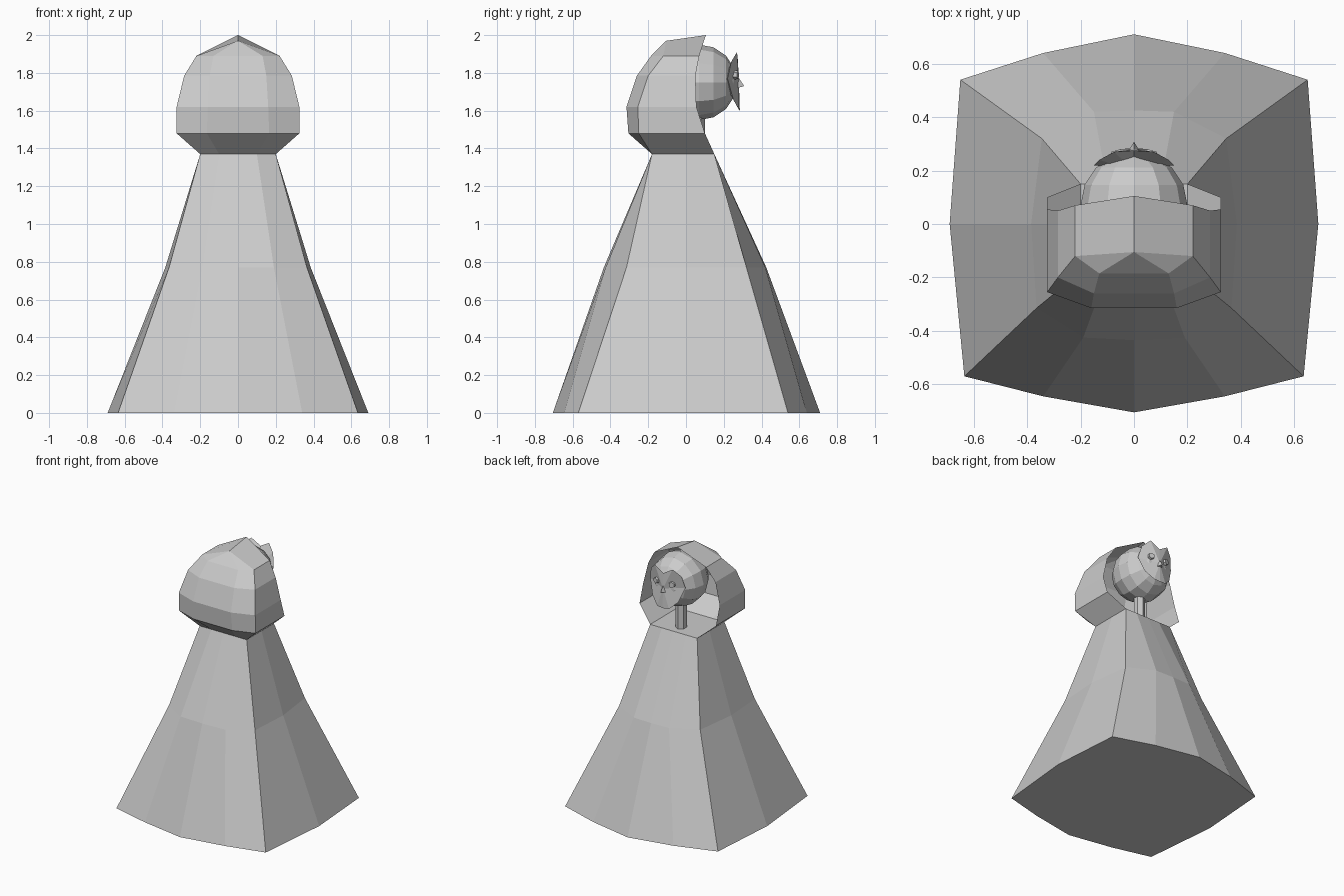
import bpy, bmesh
from mathutils import Matrix, Vector

if "Cube" in bpy.data.objects:
    bpy.data.objects.remove(bpy.data.objects["Cube"])


def finish(bm, name):
    bmesh.ops.recalc_face_normals(bm, faces=bm.faces[:])
    me = bpy.data.meshes.new(name)
    bm.to_mesh(me)
    bm.free()
    ob = bpy.data.objects.new(name, me)
    bpy.context.collection.objects.link(ob)
    return ob


def mirrored(half):
    """Right-hand points ending or starting on x=0 become a full path."""
    left = [(-p[0], *p[1:]) for p in reversed(half) if p[0] > 1e-6]
    return half + left


def loft(bm, rings, closed):
    rows = [[bm.verts.new(p) for p in r] for r in rings]
    n = len(rows[0])
    for a, b in zip(rows, rows[1:]):
        for i in range(n if closed else n - 1):
            j = (i + 1) % n
            bm.faces.new((a[i], a[j], b[j], b[i]))
    return rows


# Robe: three twelve-sided rings, capped
def robe_ring(z, front, fmid, fcorner, side, bcorner, bmid, back):
    right = [fmid, fcorner, side, bcorner, bmid]
    pts = [(0, front, z)] + [(x, y, z) for x, y in right] + [(0, back, z)]
    return pts + [(-x, y, z) for x, y in reversed(right)]


bm = bmesh.new()
rows = loft(bm, [
    robe_ring(0, -.705, (.34, -.645), (.635, -.57), (.69, 0), (.65, .54), (.34, .64), .71),
    robe_ring(.77, -.435, (.19, -.425), (.365, -.315), (.385, 0), (.345, .32), (.15, .42), .425),
    robe_ring(1.37, -.18, (.1, -.18), (.2, -.18), (.2, 0), (.2, .15), (.1, .15), .15),
], True)
bm.faces.new(rows[0])
bm.faces.new(rows[-1])
finish(bm, "robe")


# Hood: open rings running from one edge of the opening round to the other
def hood_ring(z, edge, side, corner, mid, centre):
    return mirrored([(x, y, z) for x, y in (edge, side, corner, mid)] + [(0, centre, z)])


bm = bmesh.new()
rows = loft(bm, [
    hood_ring(1.37, (.2, .15), (.2, -.1), (.2, -.18), (.1, -.18), -.18),
    hood_ring(1.48, (.325, .1), (.325, -.125), (.325, -.25), (.165, -.305), -.305),
    hood_ring(1.62, (.325, .055), (.325, -.125), (.325, -.255), (.16, -.315), -.315),
    hood_ring(1.785, (.285, .05), (.285, -.12), (.285, -.2), (.15, -.26), -.26),
    hood_ring(1.89, (.22, .07), (.22, -.06), (.22, -.12), (.13, -.185), -.185),
], False)
ridge_back = bm.verts.new((0, -.105, 1.97))
ridge_tip = bm.verts.new((0, .105, 2))
top = rows[-1]
for s in (top, top[::-1]):
    bm.faces.new((s[0], s[1], s[2], ridge_back, ridge_tip))
    bm.faces.new((s[2], s[3], ridge_back))
    bm.faces.new((s[3], s[4], ridge_back))
finish(bm, "hood")

# Head and neck
bm = bmesh.new()
bmesh.ops.create_uvsphere(bm, u_segments=12, v_segments=8, radius=.2,
                          matrix=Matrix.Translation((0, .07, 1.75)) @ Matrix.Rotation(1.5708, 4, 'X'))
finish(bm, "head")
bm = bmesh.new()
bmesh.ops.create_cone(bm, cap_ends=True, segments=6, radius1=.04, radius2=.04, depth=.22,
                      matrix=Matrix.Translation((0, .06, 1.48)))
finish(bm, "neck")

# Heart-shaped face plate fanned out from its middle, with a thin back
outline = mirrored([(0, .275, 1.865), (.075, .27, 1.91), (.13, .24, 1.86), (.15, .22, 1.77),
                    (.11, .25, 1.66), (.05, .28, 1.605), (0, .285, 1.6)])
bm = bmesh.new()
rim = [bm.verts.new(p) for p in outline]
for y in (.28, .2):
    hub = bm.verts.new((0, y, 1.75))
    for i in range(len(rim)):
        bm.faces.new((rim[i], rim[(i + 1) % len(rim)], hub))
finish(bm, "face_plate")

# Eyes and pointed nose
for s, side in ((-1, "left"), (1, "right")):
    bm = bmesh.new()
    bmesh.ops.create_cone(bm, cap_ends=True, segments=6, radius1=.026, radius2=.022, depth=.025,
                          matrix=Matrix.Translation((s * .065, .263, 1.79))
                          @ Vector((s * .3, 1, 0)).to_track_quat('Z', 'Y').to_matrix().to_4x4())
    finish(bm, side + "_eye")
bm = bmesh.new()
nose = [bm.verts.new(p) for p in ((0, .275, 1.78), (.022, .272, 1.72), (-.022, .272, 1.72), (0, .308, 1.73))]
bmesh.ops.convex_hull(bm, input=nose)
finish(bm, "nose")
